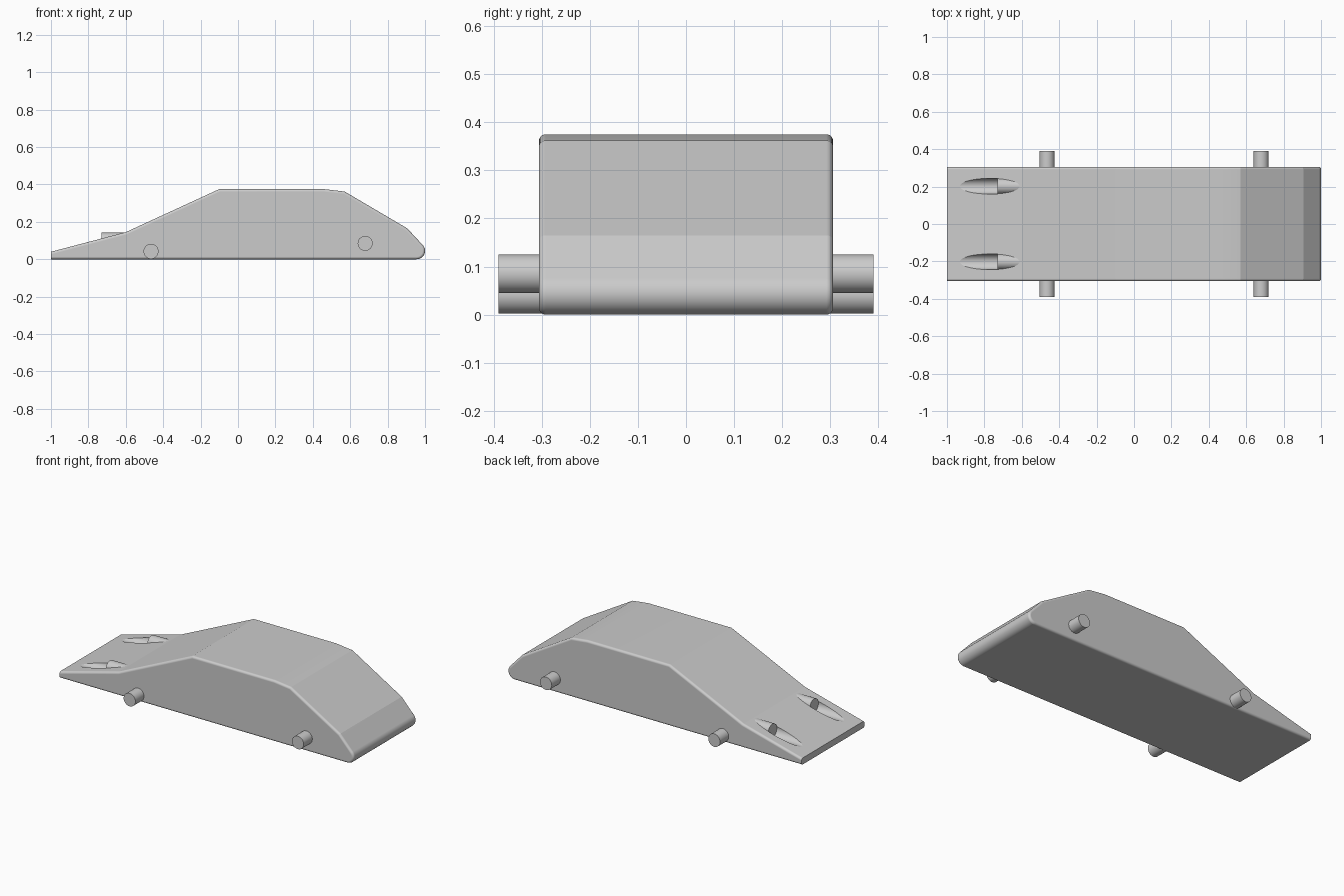
import bpy
import bmesh
import math

cube = bpy.data.objects.get("Cube")
if cube:
    bpy.data.objects.remove(cube, do_unlink=True)

grey = bpy.data.materials.new("plain grey")
grey.use_nodes = True
colour = (0.6, 0.6, 0.6, 1)
grey.diffuse_color = colour
grey.node_tree.nodes["Principled BSDF"].inputs["Base Color"].default_value = colour

HALF_WIDTH = 0.306


def activate(obj):
    bpy.ops.object.select_all(action="DESELECT")
    obj.select_set(True)
    bpy.context.view_layer.objects.active = obj


def smooth(obj, degrees):
    activate(obj)
    bpy.ops.object.shade_smooth_by_angle(angle=math.radians(degrees))


def cylinder(name, centre, radius, length, rotation, sides=32):
    bpy.ops.mesh.primitive_cylinder_add(
        vertices=sides, radius=radius, depth=length, location=centre, rotation=rotation)
    obj = bpy.context.object
    obj.name = name
    obj.data.materials.append(grey)
    return obj


# Body: side profile with a round end, extruded across the width
profile = [(-1, 0), (-1, 0.04), (-0.6, 0.145), (-0.1, 0.375),
           (0.46, 0.375), (0.57, 0.362), (0.905, 0.165)]
END_RADIUS = 0.045
for i in range(17):
    a = math.radians(43 - 133 * i / 16)
    profile.append((1 - END_RADIUS + END_RADIUS * math.cos(a),
                    END_RADIUS + END_RADIUS * math.sin(a)))

bm = bmesh.new()
side = bm.faces.new([bm.verts.new((x, -HALF_WIDTH, z)) for x, z in profile])
new = bmesh.ops.extrude_face_region(bm, geom=[side])["geom"]
bmesh.ops.translate(bm, vec=(0, 2 * HALF_WIDTH, 0),
                    verts=[v for v in new if isinstance(v, bmesh.types.BMVert)])
bmesh.ops.recalc_face_normals(bm, faces=bm.faces)

# Rounded side outlines, leaving the thin end square
rims = [e for e in bm.edges
        if abs(e.verts[0].co.y - e.verts[1].co.y) < 0.001
        and max(v.co.x for v in e.verts) > -0.99]
bmesh.ops.bevel(bm, geom=rims, offset=0.014, offset_type="OFFSET",
                segments=10, profile=0.5, affect="EDGES", clamp_overlap=True)
mesh = bpy.data.meshes.new("body")
bm.to_mesh(mesh)
bm.free()
body = bpy.data.objects.new("body", mesh)
bpy.context.collection.objects.link(body)
mesh.materials.append(grey)

# Twin pipes, each with a groove cut into the slope ahead of its open end
ALONG_X = (0, math.pi / 2, 0)
for label, y in (("front", -0.202), ("back", 0.202)):
    cutter = cylinder("groove_cutter", (-0.88, y, 0.1), 0.042, 0.3, ALONG_X, 48)
    cutter.hide_render = True
    cut = body.modifiers.new("groove", "BOOLEAN")
    cut.operation = "DIFFERENCE"
    cut.solver = "EXACT"
    cut.object = cutter
    activate(body)
    bpy.ops.object.modifier_apply(modifier=cut.name)
    bpy.data.objects.remove(cutter, do_unlink=True)
    pipe = cylinder(label + "_pipe", (-0.665, y, 0.1), 0.042, 0.13, ALONG_X, 48)
    smooth(pipe, 30)

smooth(body, 9.6)
normals = body.modifiers.new("clean_normals", "WEIGHTED_NORMAL")
normals.keep_sharp = True

# Axles pass through the body and stick out on both sides
for label, x, z in (("low", -0.465, 0.042), ("high", 0.68, 0.085)):
    axle = cylinder(label + "_axle", (x, 0, z), 0.04, 0.78, (math.pi / 2, 0, 0))
    smooth(axle, 30)
